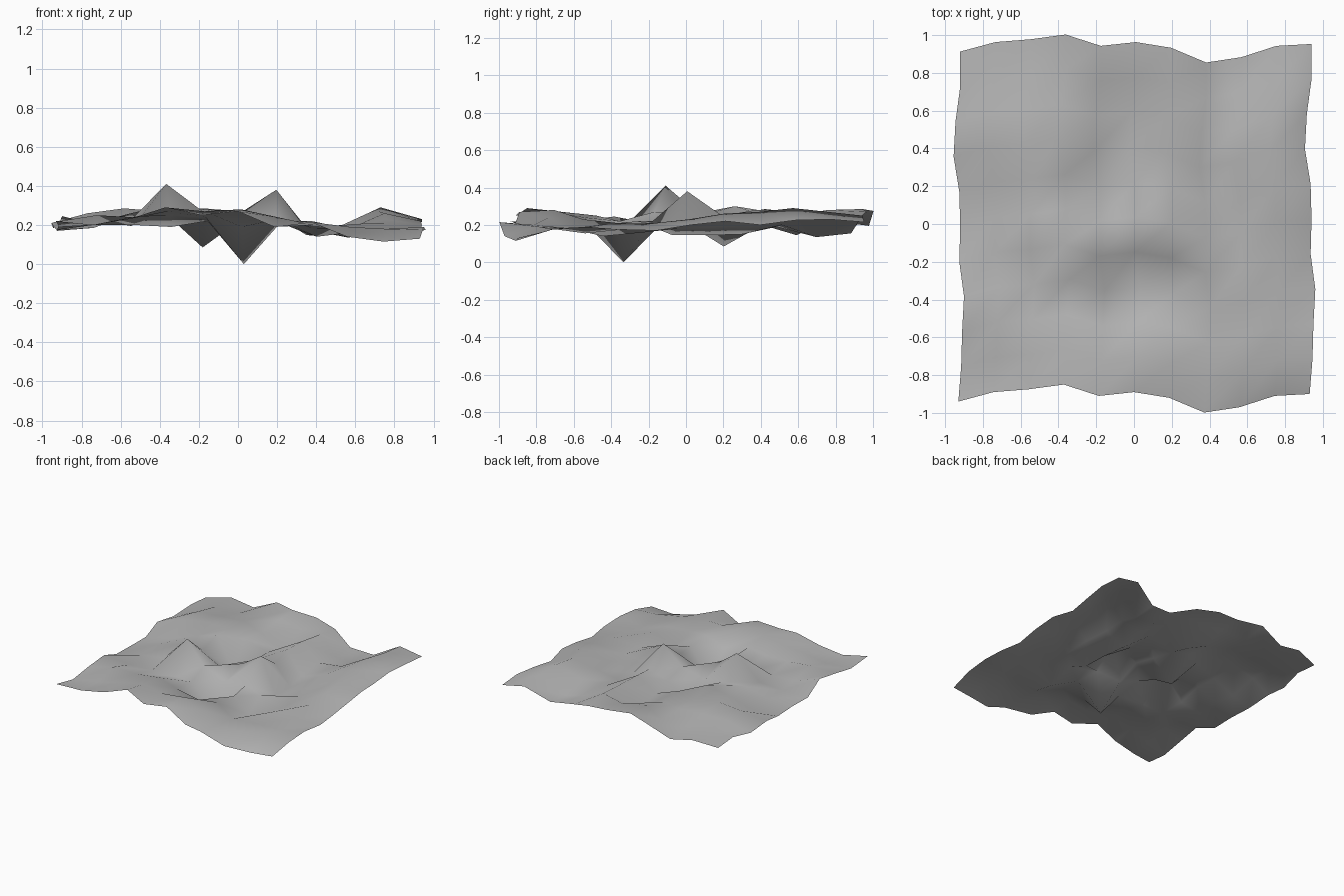
import bpy, bmesh

# Terrain sheet: 10 x 10 quads. Each row shares one x shift, each column one y shift.
STEP_X, STEP_Y = 0.186, 0.1853
left_x = [-.93, -.915, -.91, -.90, -.925, -.92, -.925, -.955, -.945, -.92, -.92]
front_y = [-.94, -.89, -.875, -.85, -.91, -.89, -.92, -.998, -.97, -.91, -.90]

# Heights in hundredths, front row first
heights = [
    [22, 20, 23, 29, 25, 27, 19, 21.5, 14, 11.5, 13],
    [19, 20, 24, 27, 27, 28, 24, 20, 19, 18, 17.5],
    [22, 25, 24, 25, 24, 19, 23, 18, 18, 15.5, 19],
    [24.5, 20, 20, 19, 22, 0, 21, 14, 20.5, 18, 17.5],
    [17.5, 20, 22, 41, 27, 19, 22, 22, 16, 21, 17],
    [17.5, 21, 26, 25, 20, 26, 38, 14.5, 18, 23, 20],
    [17, 18.5, 25, 30, 8.5, 22, 25, 14.5, 19, 26, 22],
    [21, 26, 28.5, 27, 26, 20, 28, 15, 20, 27, 20],
    [18.5, 25.5, 26, 26, 24, 14.5, 28, 19, 20, 29, 22.5],
    [21.5, 23, 22, 24, 28, 25, 27, 17, 13.5, 27, 23],
    [20, 23, 19.5, 27.5, 28.5, 27, 24, 17.5, 15.5, 25, 21.5],
]

bm = bmesh.new()
grid = [[bm.verts.new((left_x[j] + STEP_X * i, front_y[i] + STEP_Y * j, h / 100))
         for i, h in enumerate(row)] for j, row in enumerate(heights)]
for j in range(10):
    for i in range(10):
        f = bm.faces.new((grid[j][i], grid[j][i + 1], grid[j + 1][i + 1], grid[j + 1][i]))
        f.smooth = True

mesh = bpy.data.meshes.new("terrain_sheet")
bm.to_mesh(mesh)
bm.free()

# Mid-grey ground
grey = bpy.data.materials.new("ground_grey")
grey.diffuse_color = (0.46, 0.46, 0.46, 1)
mesh.materials.append(grey)

terrain = bpy.data.objects.new("terrain_sheet", mesh)
bpy.context.collection.objects.link(terrain)
